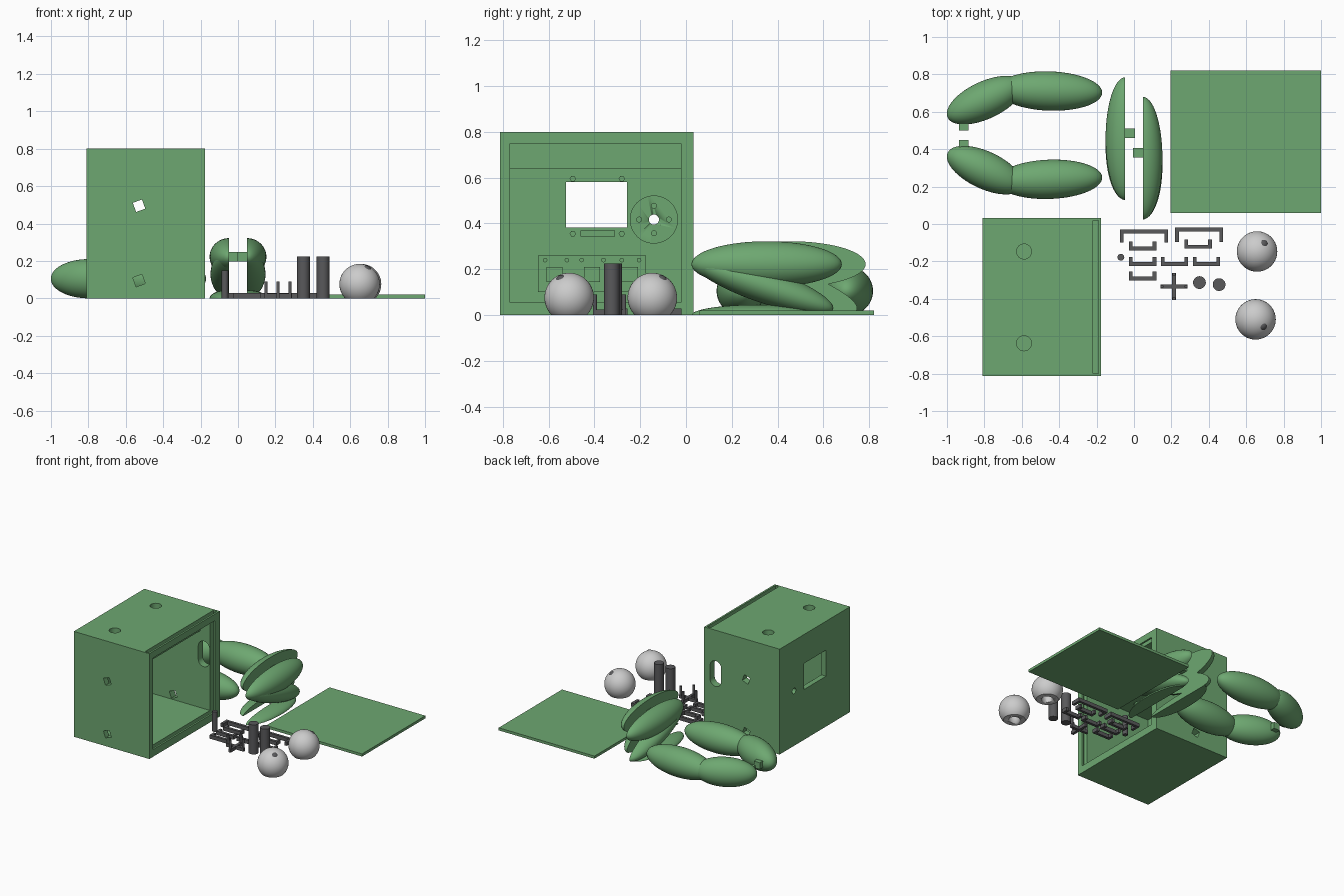
import bpy, bmesh, math
from mathutils import Matrix, Vector

if "Cube" in bpy.data.objects:
    bpy.data.objects.remove(bpy.data.objects["Cube"])


def material(name, rgb):
    m = bpy.data.materials.new(name)
    m.diffuse_color = (*rgb, 1)
    m.use_nodes = True
    m.node_tree.nodes["Principled BSDF"].inputs["Base Color"].default_value = m.diffuse_color
    return m


GREEN = material("green", (0.155, 0.39, 0.165))
DARK = material("dark_grey", (0.1, 0.1, 0.105))


def finish(name, bm, mat=None, smooth=True):
    bmesh.ops.recalc_face_normals(bm, faces=bm.faces)
    me = bpy.data.meshes.new(name)
    bm.to_mesh(me)
    bm.free()
    ob = bpy.data.objects.new(name, me)
    bpy.context.collection.objects.link(ob)
    if mat:
        me.materials.append(mat)
    bpy.ops.object.select_all(action='DESELECT')
    ob.select_set(True)
    bpy.context.view_layer.objects.active = ob
    if smooth:
        bpy.ops.object.shade_smooth_by_angle(angle=math.radians(35))
    return ob


def box(name, lo, hi, mat=None, rot_y=0):
    lo, hi = Vector(lo), Vector(hi)
    bm = bmesh.new()
    m = (Matrix.Translation((lo + hi) / 2) @ Matrix.Rotation(rot_y, 4, 'Y')
         @ Matrix.Diagonal((*(hi - lo), 1)))
    bmesh.ops.create_cube(bm, size=1, matrix=m)
    return finish(name, bm, mat, False)


def rod(name, loc, r, h, axis='Z', mat=None, seg=32):
    bm = bmesh.new()
    m = Matrix.Translation(loc)
    if axis == 'X':
        m = m @ Matrix.Rotation(math.pi / 2, 4, 'Y')
    bmesh.ops.create_cone(bm, cap_ends=True, segments=seg, radius1=r, radius2=r, depth=h, matrix=m)
    return finish(name, bm, mat)


def ellipsoid(name, loc, radii, rot=(0, 'Z'), planes=(), mat=None):
    """Ellipsoid; each plane (point, normal) keeps only the side the normal points to."""
    bm = bmesh.new()
    m = (Matrix.Translation(loc) @ Matrix.Rotation(math.radians(rot[0]), 4, rot[1])
         @ Matrix.Diagonal((*radii, 1)))
    bmesh.ops.create_uvsphere(bm, u_segments=56, v_segments=32, radius=1, matrix=m)
    for co, no in planes:
        geom = bm.verts[:] + bm.edges[:] + bm.faces[:]
        bmesh.ops.bisect_plane(bm, geom=geom, plane_co=co, plane_no=no, clear_inner=True)
        bmesh.ops.holes_fill(bm, edges=[e for e in bm.edges if e.is_boundary], sides=0)
    return finish(name, bm, mat)


def boolean(ob, tools, op='DIFFERENCE'):
    for t in tools:
        t.hide_render = True
        mod = ob.modifiers.new("bool", 'BOOLEAN')
        mod.operation, mod.solver, mod.object = op, 'EXACT', t
        bpy.context.view_layer.objects.active = ob
        bpy.ops.object.modifier_apply(modifier=mod.name)
        bpy.data.objects.remove(t)


# Hollow body, open on +x, with a thick ceiling block for the eye posts
X0, X1, Y0, Y1 = -0.81, -0.176, -0.813, 0.033
body = box("body_box", (X0, Y0, 0), (X1, Y1, 0.8), GREEN)
boolean(body, [box("cut", (-0.77, -0.769, 0.055), (0, -0.022, 0.75))])
boolean(body, [box("add", (-0.79, -0.79, 0.64), (-0.3, 0, 0.77))], 'UNION')
cuts = [box("cut", (-0.22, -0.8, 0.03), (-0.19, 0.018, 0.9)),          # lid slot
        box("cut", (-0.9, -0.524, 0.382), (-0.7, -0.258, 0.58)),       # window
        rod("cut", (-0.8, -0.14, 0.417), 0.022, 0.2, 'X')]             # cable hole
for y in (-0.147, -0.638):                                             # eye post holes
    cuts.append(rod("cut", (-0.588, y, 0.76), 0.04, 0.3))
for y in (Y0, Y1):                                                     # limb peg holes
    for z in (0.495, 0.095):
        cuts.append(box("cut", (-0.555, y - 0.1, z - 0.026), (-0.503, y + 0.1, z + 0.026),
                        rot_y=math.radians(-20)))
boolean(body, cuts)
# Rounded vertical slot in the rear wall
bm = bmesh.new()
pts = []
for i in range(34):
    k = i if i < 17 else i - 1
    a = math.pi * k / 16
    pts.append((-0.272 + 0.047 * math.cos(a), -0.08, (0.52 if i < 17 else 0.42) + 0.047 * math.sin(a)))
f = bm.faces.new([bm.verts.new(p) for p in pts])
ext = bmesh.ops.extrude_face_region(bm, geom=[f])
bmesh.ops.translate(bm, vec=(0, 0.2, 0), verts=[v for v in ext["geom"] if isinstance(v, bmesh.types.BMVert)])
boolean(body, [finish("cut", bm)])

# Mounts on the inner wall
disc = rod("round_mount", (-0.762, -0.14, 0.417), 0.105, 0.02, 'X', GREEN, 48)
boolean(disc, [rod("cut", (-0.76, -0.14, 0.417), 0.022, 0.1, 'X')])
for i in range(4):
    a = i * math.pi / 2
    rod("mount_pin", (-0.75, -0.14 + 0.065 * math.cos(a), 0.417 + 0.06 * math.sin(a)), 0.013, 0.01, 'X', GREEN, 12)
for y in (-0.494, -0.28):
    for z in (0.595, 0.355):
        rod("window_pin", (-0.762, y, z), 0.014, 0.02, 'X', GREEN, 6)
box("window_bar", (-0.775, -0.46, 0.342), (-0.755, -0.31, 0.37), GREEN)
box("board_mount", (-0.775, -0.647, 0.10), (-0.76, -0.175, 0.26), GREEN)
for y in (-0.61, -0.445, -0.28):
    box("board_block", (-0.765, y, 0.145), (-0.75, y + 0.07, 0.21), GREEN)
for y in (-0.615, -0.52, -0.455, -0.36, -0.28, -0.205):
    rod("board_pin", (-0.757, y, 0.24), 0.01, 0.012, 'X', GREEN, 12)

# Sliding lid
box("lid", (0.195, 0.06, 0), (1.0, 0.82, 0.02), GREEN)

# Pair of arms, mirrored about y = 0.475
for s in (1, -1):
    ellipsoid("forearm", (-0.452, 0.475 + s * 0.236, 0.105), (0.282, 0.105, 0.105), (-2 * s, 'Z'), mat=GREEN)
    ellipsoid("upper_arm", (-0.797, 0.475 + s * 0.187, 0.105), (0.22, 0.1, 0.105), (25 * s, 'Z'), mat=GREEN)
    ya, yb = sorted((0.475 + s * 0.025, 0.475 + s * 0.11))
    box("arm_peg", (-0.935, ya, 0.08), (-0.885, yb, 0.13), GREEN)

# Pair of folded legs: thigh, shin and foot, flat on the inner side
for s, dy in ((1, 0), (-1, 0.104)):
    x = 0.047 * s
    flat = ((x, 0, 0), (s, 0, 0))
    ground = ((0, 0, 0), (0, 0, 1))
    ellipsoid("thigh", (x, 0.352 + dy, 0.222), (0.105, 0.328, 0.1), planes=[flat], mat=GREEN)
    ellipsoid("shin", (x, 0.335 + dy, 0.13), (0.1, 0.325, 0.075), (-19, 'X'), [flat, ground], GREEN)
    ellipsoid("foot", (x, 0.31 + dy, 0.0), (0.105, 0.285, 0.045), planes=[flat, ground], mat=GREEN)
    xa, xb = sorted((x + s * 0.01, x - s * 0.053))
    box("leg_peg", (xa, 0.355 + dy, 0.196), (xb, 0.407 + dy, 0.248), GREEN)

# Eyes: spheres flattened at the base with a socket and a dark pupil
for x, y, px, py in ((0.658, -0.147, 0.04, 0.046), (0.65, -0.51, 0.044, -0.04)):
    eye = ellipsoid("eye", (x, y, 0.076), (0.108,) * 3, planes=[((0, 0, 0), (0, 0, 1))])
    boolean(eye, [rod("cut", (x, y, 0), 0.04, 0.13)])
    d = Vector((px, py, 0.088)).normalized() * 0.087
    ellipsoid("pupil", Vector((x, y, 0.076)) + d, (0.027,) * 3, mat=DARK)


# U-shaped clips, flat on the ground
def clip(x0, x1, ybar, yend, t=0.02, h=0.028):
    d = t if yend > ybar else -t
    pts = [(x0, ybar), (x1, ybar), (x1, yend), (x1 - t, yend), (x1 - t, ybar + d),
           (x0 + t, ybar + d), (x0 + t, yend), (x0, yend)]
    bm = bmesh.new()
    f = bm.faces.new([bm.verts.new((*p, 0)) for p in pts])
    ext = bmesh.ops.extrude_face_region(bm, geom=[f])
    bmesh.ops.translate(bm, vec=(0, 0, h), verts=[v for v in ext["geom"] if isinstance(v, bmesh.types.BMVert)])
    finish("clip", bm, DARK, False)


clip(-0.075, 0.182, -0.03, -0.1)
clip(0.22, 0.477, -0.02, -0.095)
for x, y in ((-0.027, -0.141), (0.27, -0.131), (-0.027, -0.224), (0.144, -0.224), (0.315, -0.224), (-0.027, -0.302)):
    clip(x, x + 0.146, y, y + 0.047)

# Four-armed horn with upright prongs
hx, hy = 0.214, -0.334
box("horn_bar_x", (hx - 0.073, hy - 0.01, 0), (hx + 0.073, hy + 0.01, 0.025), DARK)
box("horn_bar_y", (hx - 0.01, hy - 0.073, 0), (hx + 0.01, hy + 0.073, 0.025), DARK)
for dx, dy in ((1, 0), (-1, 0), (0, 1), (0, -1)):
    rod("horn_prong", (hx + dx * 0.064, hy + dy * 0.064, 0.045), 0.009, 0.09, mat=DARK, seg=16)

# Upright posts
rod("thin_post", (-0.07, -0.178, 0.075), 0.018, 0.15, mat=DARK)
rod("eye_post", (0.35, -0.313, 0.112), 0.034, 0.224, mat=DARK)
rod("eye_post", (0.455, -0.324, 0.112), 0.034, 0.224, mat=DARK)
